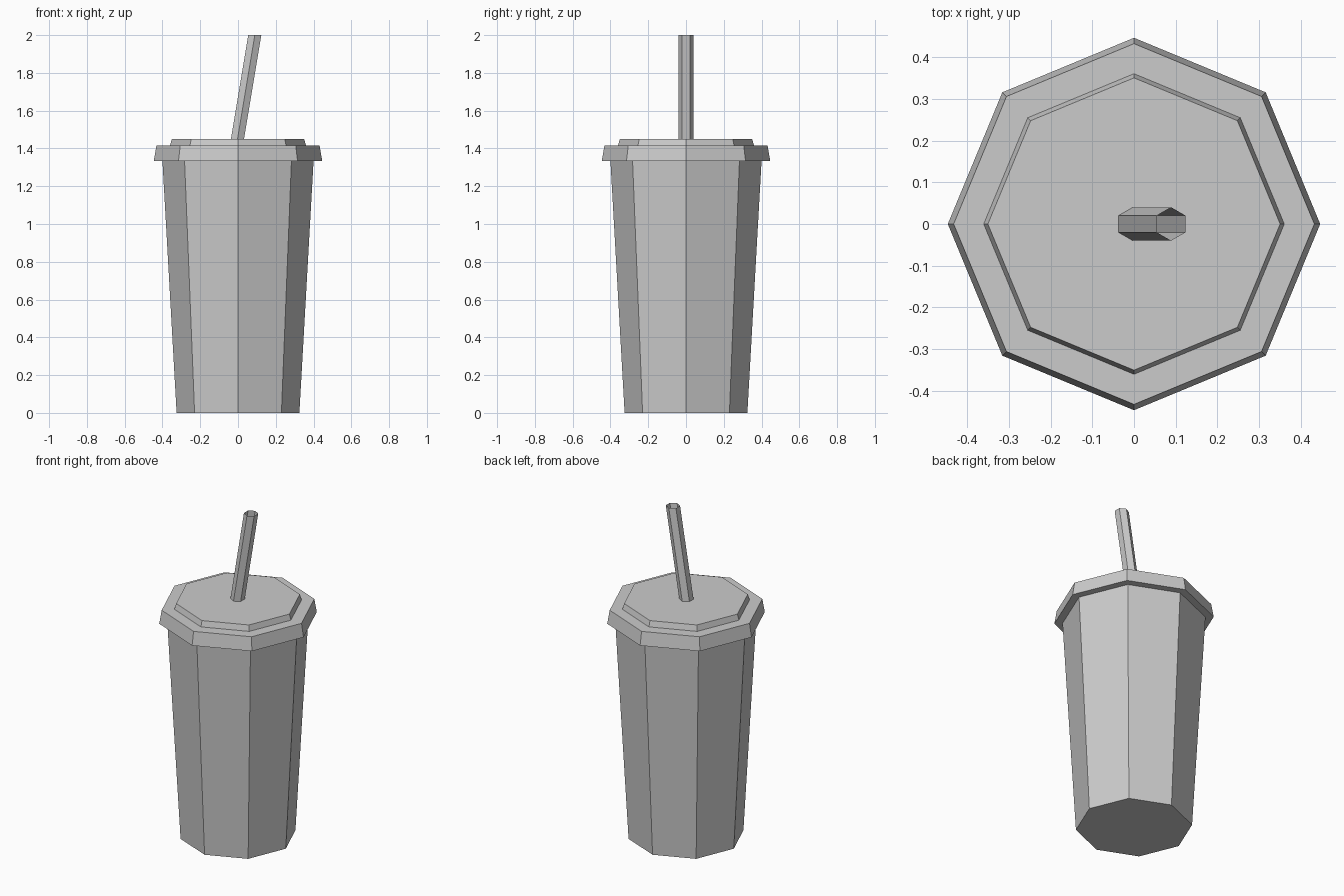
import bpy
import bmesh
from math import cos, sin, tau

if "Cube" in bpy.data.objects:
    bpy.data.objects.remove(bpy.data.objects["Cube"])


def loft(name, rings, sides, turn=0.0, cap_bottom=False, cap_top=False):
    """Skin a stack of polygon rings given as (radius, z, x_offset)."""
    bm = bmesh.new()
    loops = []
    for r, z, dx in rings:
        loops.append([bm.verts.new((dx + r * cos(tau * i / sides + turn),
                                    r * sin(tau * i / sides + turn), z))
                      for i in range(sides)])
    for low, high in zip(loops, loops[1:]):
        for i in range(sides):
            j = (i + 1) % sides
            bm.faces.new((low[i], low[j], high[j], high[i]))
    if cap_bottom:
        bm.faces.new(loops[0][::-1])
    if cap_top:
        bm.faces.new(loops[-1])
    mesh = bpy.data.meshes.new(name)
    bm.to_mesh(mesh)
    bm.free()
    obj = bpy.data.objects.new(name, mesh)
    bpy.context.collection.objects.link(obj)
    return obj


# Tapered eight-sided cup, closed at the base
loft("cup", [(0.325, 0, 0), (0.40, 1.333, 0)], 8, cap_bottom=True)

# Stepped lid with an overhanging rim
loft("lid", [(0.40, 1.333, 0), (0.446, 1.333, 0), (0.432, 1.415, 0),
             (0.36, 1.415, 0), (0.35, 1.45, 0)], 8, cap_top=True)

# Leaning six-sided straw, an open tube with level ends
loft("straw", [(0.04, 1.448, -0.003), (0.04, 2.0, 0.089)], 6, turn=tau / 12)
